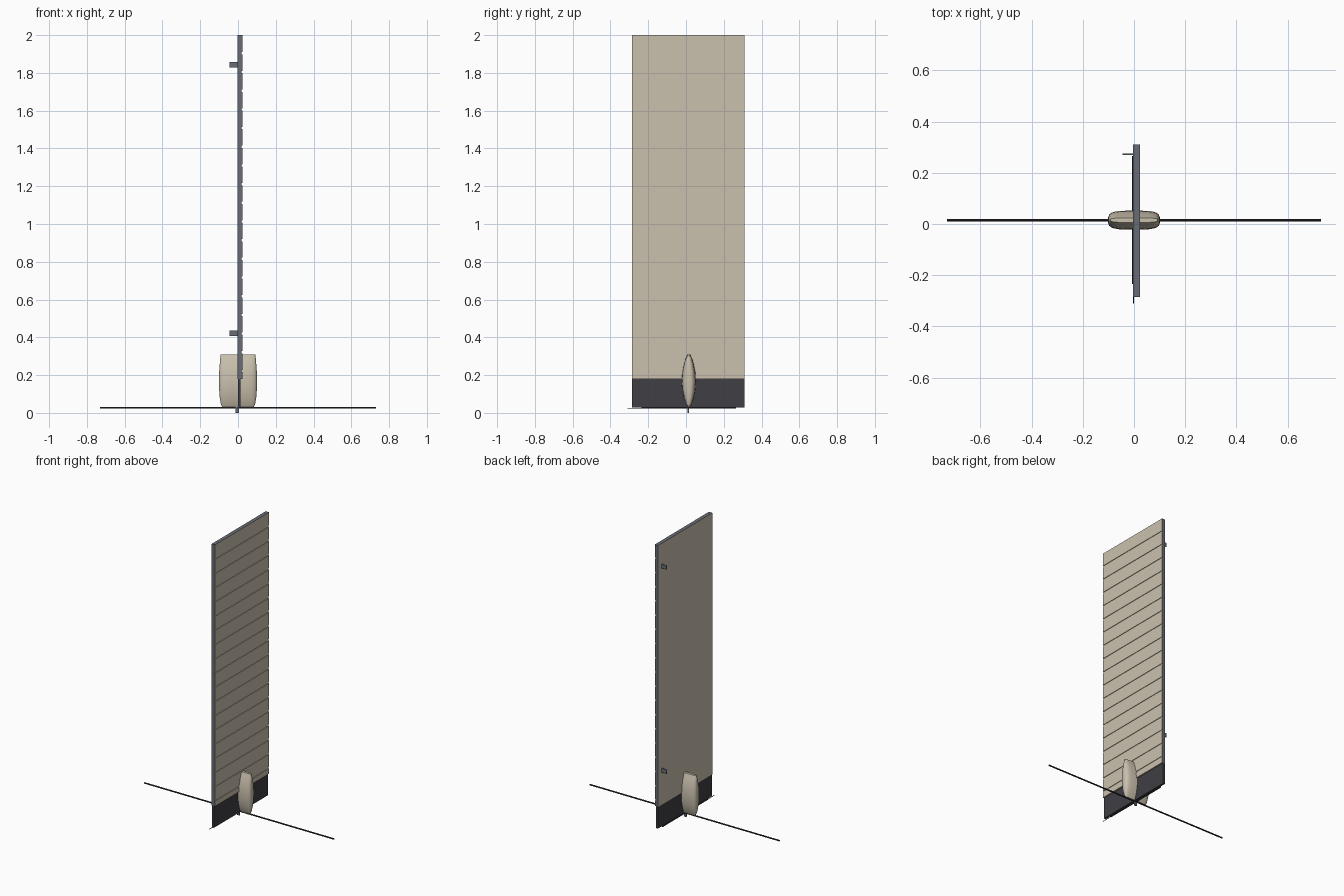
import bpy, bmesh, math
from mathutils import Matrix

if "Cube" in bpy.data.objects:
    bpy.data.objects.remove(bpy.data.objects["Cube"])


def material(name, rgb):
    m = bpy.data.materials.new(name)
    m.use_nodes = True
    m.diffuse_color = (*rgb, 1)
    m.node_tree.nodes["Principled BSDF"].inputs["Base Color"].default_value = (*rgb, 1)
    return m


BEIGE = material("warm beige", (0.59, 0.53, 0.42))
GREY = material("slate grey", (0.14, 0.15, 0.175))
CHARCOAL = material("charcoal", (0.05, 0.05, 0.058))
BLACK = material("near black", (0.03, 0.03, 0.033))


def finish(name, bm, *mats):
    bmesh.ops.recalc_face_normals(bm, faces=bm.faces)
    mesh = bpy.data.meshes.new(name)
    bm.to_mesh(mesh)
    bm.free()
    ob = bpy.data.objects.new(name, mesh)
    bpy.context.collection.objects.link(ob)
    for m in mats:
        mesh.materials.append(m)
    return ob


def box(name, mat, x, y, z):
    bm = bmesh.new()
    bmesh.ops.create_cube(bm, size=1)
    for v in bm.verts:
        v.co = [r[0] if c < 0 else r[1] for c, r in zip(v.co, (x, y, z))]
    return finish(name, bm, mat)


def rod(name, mat, radius, length, centre, axis):
    bm = bmesh.new()
    bmesh.ops.create_cone(bm, cap_ends=True, segments=8, radius1=radius,
                          radius2=radius, depth=length)
    turn = Matrix.Rotation(math.pi / 2, 4, "Y" if axis == "X" else "X")
    bmesh.ops.transform(bm, matrix=Matrix.Translation(centre) @ turn, verts=bm.verts)
    return finish(name, bm, mat)


# Tall panel: profile with shallow grooves on one side, extruded across y
BACK, FACE, DEPTH = -0.003, 0.023, 0.004
FRONT_Y, REAR_Y = -0.285, 0.31
profile = [(BACK, 2.0), (BACK, 0.18), (FACE, 0.18)]
for i in range(18):
    z = 0.222 + i * 0.0989
    profile += [(FACE, z - 0.006), (FACE - DEPTH, z - 0.006),
                (FACE - DEPTH, z + 0.006), (FACE, z + 0.006)]
profile.append((FACE, 2.0))
bm = bmesh.new()
end = bm.faces.new([bm.verts.new((x, FRONT_Y, z)) for x, z in profile])
new = bmesh.ops.extrude_face_region(bm, geom=[end])["geom"]
bmesh.ops.translate(bm, vec=(0, REAR_Y - FRONT_Y, 0),
                    verts=[g for g in new if isinstance(g, bmesh.types.BMVert)])
bmesh.ops.recalc_face_normals(bm, faces=bm.faces)
for f in bm.faces:
    top = f.calc_center_median().z > 1.99
    f.material_index = 1 if abs(f.normal.y) > 0.5 or top else 0
finish("grooved_panel", bm, BEIGE, GREY)

# Dark skirt under the panel
box("lower_skirt", CHARCOAL, (0.0, 0.014), (FRONT_Y, REAR_Y), (0.028, 0.18))

# Clips on the plain side
for label, z in (("lower", 0.422), ("upper", 1.843)):
    box(label + "_clip", GREY, (-0.044, BACK), (0.27, 0.276), (z - 0.014, z + 0.014))

# Rods at the foot and the short pin they rest on
rod("cross_rod", BLACK, 0.005, 1.46, (0, 0.015, 0.027), "X")
rod("long_rod", BLACK, 0.004, 0.5, (-0.003, 0.015, 0.026), "Y")
rod("long_rod_tip", BLACK, 0.002, 0.08, (-0.002, -0.27, 0.025), "Y")
box("foot_pin", GREY, (-0.012, 0.006), (0.008, 0.016), (0, 0.035))

# Rounded pod: stacked rounded-rectangle rings (height, half width, half depth)
rings = [(0.03, 0.084, 0.007), (0.05, 0.092, 0.017), (0.08, 0.097, 0.026),
         (0.12, 0.1, 0.034), (0.17, 0.101, 0.037), (0.22, 0.1, 0.034),
         (0.26, 0.097, 0.026), (0.285, 0.095, 0.018), (0.31, 0.092, 0.009)]
SIDES = 24
bm = bmesh.new()
loops = []
for z, hx, hy in rings:
    loop = []
    for i in range(SIDES):
        a = 2 * math.pi * (i + 0.5) / SIDES
        c, s = math.cos(a), math.sin(a)
        loop.append(bm.verts.new((hx * math.copysign(abs(c) ** 0.55, c),
                                  0.015 + hy * math.copysign(abs(s) ** 0.55, s), z)))
    loops.append(loop)
for low, high in zip(loops, loops[1:]):
    for i in range(SIDES):
        j = (i + 1) % SIDES
        bm.faces.new((low[i], low[j], high[j], high[i]))
bm.faces.new(loops[0])
bm.faces.new(loops[-1])
pod = finish("pod", bm, BEIGE)
bpy.ops.object.select_all(action="DESELECT")
pod.select_set(True)
bpy.context.view_layer.objects.active = pod
bpy.ops.object.shade_smooth_by_angle(angle=math.radians(35))
